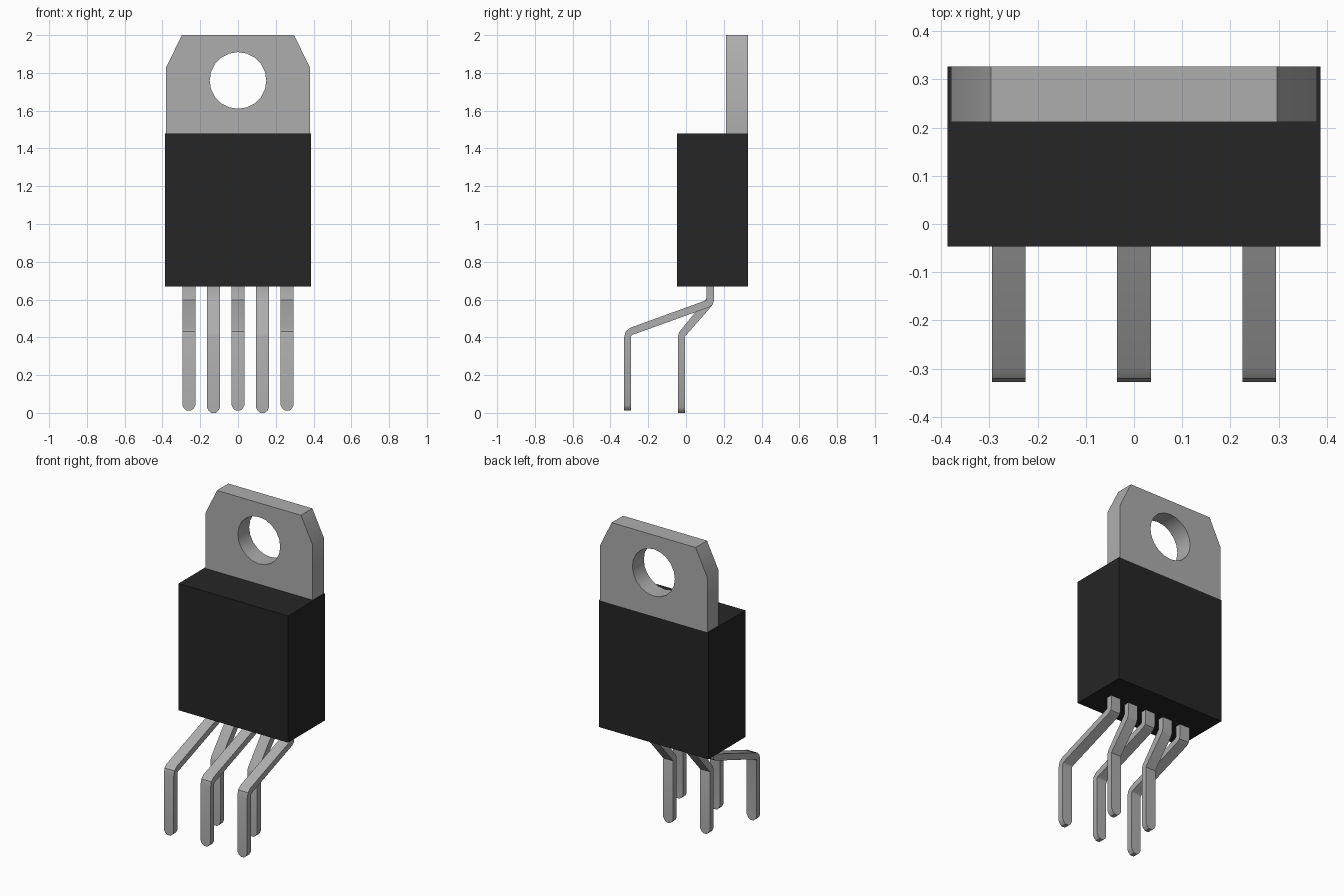
import bpy, bmesh, math

cube = bpy.data.objects.get("Cube")
if cube:
    bpy.data.objects.remove(cube, do_unlink=True)


def material(name, rgb):
    m = bpy.data.materials.new(name)
    m.use_nodes = True
    m.diffuse_color = (*rgb, 1)
    bsdf = m.node_tree.nodes["Principled BSDF"]
    bsdf.inputs["Base Color"].default_value = (*rgb, 1)
    bsdf.inputs["Roughness"].default_value = 0.6
    return m


METAL = material("grey metal", (0.42, 0.42, 0.42))
PLASTIC = material("black plastic", (0.019, 0.019, 0.019))


def finish(bm, name, mat, smooth=True):
    bmesh.ops.recalc_face_normals(bm, faces=bm.faces)
    mesh = bpy.data.meshes.new(name)
    bm.to_mesh(mesh)
    bm.free()
    mesh.materials.append(mat)
    ob = bpy.data.objects.new(name, mesh)
    bpy.context.collection.objects.link(ob)
    if smooth:
        bpy.ops.object.select_all(action='DESELECT')
        ob.select_set(True)
        bpy.context.view_layer.objects.active = ob
        bpy.ops.object.shade_smooth_by_angle(angle=math.radians(30))
    return ob


# Moulded body: a plain block
Y0, Y1, Z0, Z1, HALF = -0.047, 0.327, 0.67, 1.48, 0.387
bm = bmesh.new()
bmesh.ops.create_cube(bm, size=1)
for v in bm.verts:
    v.co.x *= 2 * HALF
    v.co.y = Y1 if v.co.y > 0 else Y0
    v.co.z = Z1 if v.co.z > 0 else Z0
finish(bm, "body", PLASTIC, smooth=False)

# Mounting tab: chamfered outline with a round hole, extruded backwards
TAB_FRONT = 0.212
outline = [(-0.38, Z1), (0.38, Z1), (0.38, 1.83), (0.297, 2.0),
           (-0.297, 2.0), (-0.38, 1.83)]
SIDES = 20
hole = [(0.15 * math.cos(2 * math.pi * i / SIDES),
         1.76 + 0.15 * math.sin(2 * math.pi * i / SIDES)) for i in range(SIDES)]
bm = bmesh.new()
edges = []
for loop in (outline, hole):
    vs = [bm.verts.new((x, TAB_FRONT, z)) for x, z in loop]
    edges += [bm.edges.new((vs[i - 1], vs[i])) for i in range(len(vs))]
bmesh.ops.triangle_fill(bm, edges=edges, use_beauty=True, normal=(0, -1, 0))
ext = bmesh.ops.extrude_face_region(bm, geom=bm.faces[:], use_keep_orig=True)
for g in ext["geom"]:
    if isinstance(g, bmesh.types.BMVert):
        g.co.y = Y1
finish(bm, "mounting_tab", METAL)


# Leads: a flat strip swept through stations of (front y, z), (back y, z)
def lead(name, x, stations, tip):
    front, back = stations[-1][0][0], stations[-1][1][0]
    rows = [(f, b, 0.035) for f, b in stations]
    # rounded end, narrowing across the width
    for dz, half in ((0.03, 0.035), (0.012, 0.026), (0.0, 0.012)):
        rows.append(((front, tip + dz), (back, tip + dz), half))
    bm = bmesh.new()
    rings = []
    for f, b, h in rows:
        rings.append([bm.verts.new((x + sx * h, y, z))
                      for sx, (y, z) in ((-1, f), (1, f), (1, b), (-1, b))])
    for a, b in zip(rings, rings[1:]):
        for i in range(4):
            j = (i + 1) % 4
            bm.faces.new((a[i], a[j], b[j], b[i]))
    bm.faces.new(rings[0])
    bm.faces.new(rings[-1])
    finish(bm, name, METAL)


FORWARD = [((0.109, 0.68), (0.147, 0.68)),
           ((0.109, 0.602), (0.147, 0.597)),
           ((0.107, 0.597), (0.142, 0.574)),
           ((0.101, 0.594), (0.122, 0.559)),
           ((-0.297, 0.450), (-0.284, 0.413)),
           ((-0.320, 0.430), (-0.290, 0.406)),
           ((-0.328, 0.398), (-0.292, 0.396))]
REARWARD = [((0.109, 0.68), (0.147, 0.68)),
            ((0.109, 0.608), (0.147, 0.592)),
            ((0.105, 0.601), (0.138, 0.568)),
            ((-0.036, 0.428), (-0.007, 0.403)),
            ((-0.042, 0.407), (-0.005, 0.396))]

for i in range(5):
    x = (i - 2) * 0.13
    if i % 2 == 0:
        lead(f"forward_lead_{i + 1}", x, FORWARD, 0.012)
    else:
        lead(f"rearward_lead_{i + 1}", x, REARWARD, 0.0)
